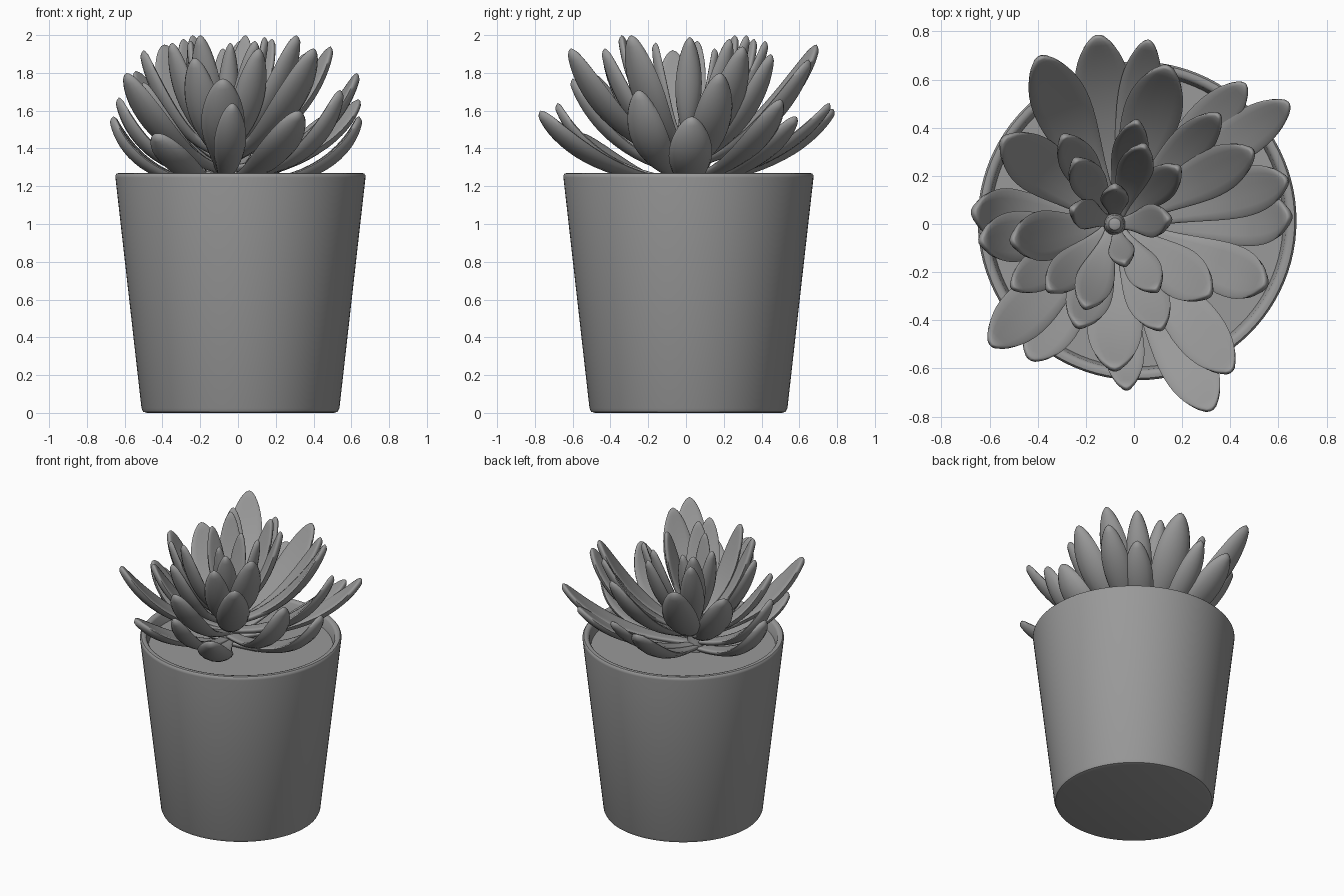
import bpy, bmesh, math
from mathutils import Vector

if "Cube" in bpy.data.objects:
    bpy.data.objects.remove(bpy.data.objects["Cube"])

POT = Vector((0.013, 0.013, 0))    # pot axis
HEART = Vector((-0.08, 0.0, 0))    # rosette axis
GREY = bpy.data.materials.new("dark_grey")
GREY.diffuse_color = (0.32, 0.32, 0.32, 1)
GREY.use_nodes = True
GREY.node_tree.nodes["Principled BSDF"].inputs["Base Color"].default_value = GREY.diffuse_color


def finish(name, bm, angle=40):
    bmesh.ops.recalc_face_normals(bm, faces=bm.faces)
    mesh = bpy.data.meshes.new(name)
    bm.to_mesh(mesh)
    bm.free()
    mesh.materials.append(GREY)
    ob = bpy.data.objects.new(name, mesh)
    bpy.context.collection.objects.link(ob)
    bpy.ops.object.select_all(action='DESELECT')
    ob.select_set(True)
    bpy.context.view_layer.objects.active = ob
    bpy.ops.object.shade_smooth_by_angle(angle=math.radians(angle))
    return ob


def lathe(name, profile, centre, steps=96):
    bm = bmesh.new()
    verts = [bm.verts.new((r, 0, z)) for r, z in profile]
    edges = [bm.edges.new(p) for p in zip(verts, verts[1:])]
    bmesh.ops.spin(bm, geom=verts + edges, cent=(0, 0, 0), axis=(0, 0, 1),
                   angle=math.tau, steps=steps)
    bmesh.ops.remove_doubles(bm, verts=bm.verts, dist=1e-4)
    ob = finish(name, bm)
    ob.location = centre
    return ob


def half_width(t):
    """Narrow stalk, widest at two thirds, rounded point at the tip."""
    peak = 0.64
    if t < peak:
        s = t / peak
        return 0.38 + 0.62 * s * s * (3 - 2 * s)
    return max(0.0, 1 - ((t - peak) / (1 - peak)) ** 2) ** 0.6


def leaf(name, x, y, z, width, curl=0.5, sides=14, rings=18):
    """Fleshy cupped leaf; curl 0 is straight, 1 runs flat then turns up."""
    tip = Vector((x, y, z))
    out = Vector((x, y, 0)) - HEART
    r = out.length
    out.normalize()
    base_z = 1.2 + 0.38 * max(0, z - 1.55) + 0.25 * max(0, 0.6 - r)
    start = HEART + out * 0.03 + Vector((0, 0, base_z))
    mid = HEART + out * r * (0.5 + 0.36 * curl)
    mid.z = base_z + (0.4 - 0.4 * curl) * (z - base_z)
    side = Vector((-out.y, out.x, 0))
    bm = bmesh.new()
    loops = []
    for i in range(rings):
        t = 1 - (1 - i / rings) ** 1.6
        p = start * (1 - t) ** 2 + mid * 2 * t * (1 - t) + tip * t * t
        along = ((mid - start) * (1 - t) + (tip - mid) * t).normalized()
        up = along.cross(side)
        w = half_width(t) * width / 2
        thick = 0.016 + 0.18 * w
        ring = []
        for k in range(sides):
            a = math.tau * k / sides
            u, v = math.cos(a), math.sin(a)
            lift = v * thick * (0.6 if v > 0 else 1.2) + 0.16 * w * u * u
            if i == rings - 1:
                lift *= 0.6
            ring.append(bm.verts.new(p + side * u * w + up * lift))
        loops.append(ring)
    for a, b in zip(loops, loops[1:]):
        for k in range(sides):
            j = (k + 1) % sides
            bm.faces.new((a[k], a[j], b[j], b[k]))
    end = bm.verts.new(tip)
    for k in range(sides):
        bm.faces.new((loops[-1][k], loops[-1][(k + 1) % sides], end))
    bm.faces.new(loops[0])
    return finish(name, bm, 70)


# Tapered pot with rounded rim, and soil
lathe("pot", [(0, 0), (0.495, 0), (0.515, 0.006), (0.524, 0.025), (0.662, 1.245),
              (0.662, 1.258), (0.654, 1.268), (0.64, 1.27), (0.626, 1.266),
              (0.618, 1.255), (0.603, 1.17)], POT)
lathe("soil", [(0, 1.19), (0.607, 1.19)], POT)

# Short stem in the middle
lathe("stem", [(0, 1.6), (0.025, 1.59), (0.038, 1.56), (0.045, 1.48), (0.06, 1.19)],
      HEART, 24)

# Leaves: tip position, width and optional curl, by layer
outer = [(-.15, .78, 1.61, .23), (.06, .76, 1.64, .17), (.46, .58, 1.57, .19),
         (.64, .50, 1.66, .19, .6), (.64, .03, 1.57, .23, .95),
         (.54, -.25, 1.71, .22, .9), (.32, -.77, 1.60, .23, .6),
         (-.03, -.68, 1.64, .17, .7), (-.43, -.56, 1.48, .22),
         (-.66, .05, 1.57, .22, .85), (-.63, -.07, 1.67, .21, .75)]
middle = [(-.39, .69, 1.95, .24), (.14, .65, 1.87, .24), (.63, .18, 1.80, .21, .7),
          (.40, -.61, 1.93, .22), (-.08, -.60, 1.77, .23), (-.59, -.50, 1.80, .22),
          (-.50, -.26, 1.75, .17), (-.50, -.07, 1.92, .21), (-.54, .35, 1.81, .23),
          (.49, .30, 1.94, .20)]
inner = [(.31, -.29, 2.0, .21), (.11, -.43, 1.93, .18), (-.23, -.42, 1.88, .19),
         (-.35, -.27, 1.96, .16), (-.20, -.34, 2.0, .16), (.09, -.27, 1.97, .15),
         (.35, .45, 1.90, .17), (.18, .23, 1.98, .15), (.04, .32, 2.0, .15),
         (.01, .42, 1.97, .15), (-.29, .36, 1.98, .16), (-.24, .26, 2.0, .15)]
heart = [(.14, .02, 1.99, .14), (-.25, .06, 1.97, .13), (-.08, .15, 1.93, .12),
         (-.04, -.16, 1.96, .11)]
for layer, tips in (("outer", outer), ("middle", middle), ("inner", inner),
                    ("heart", heart)):
    for n, data in enumerate(tips, 1):
        leaf(f"{layer}_leaf_{n}", *data)
